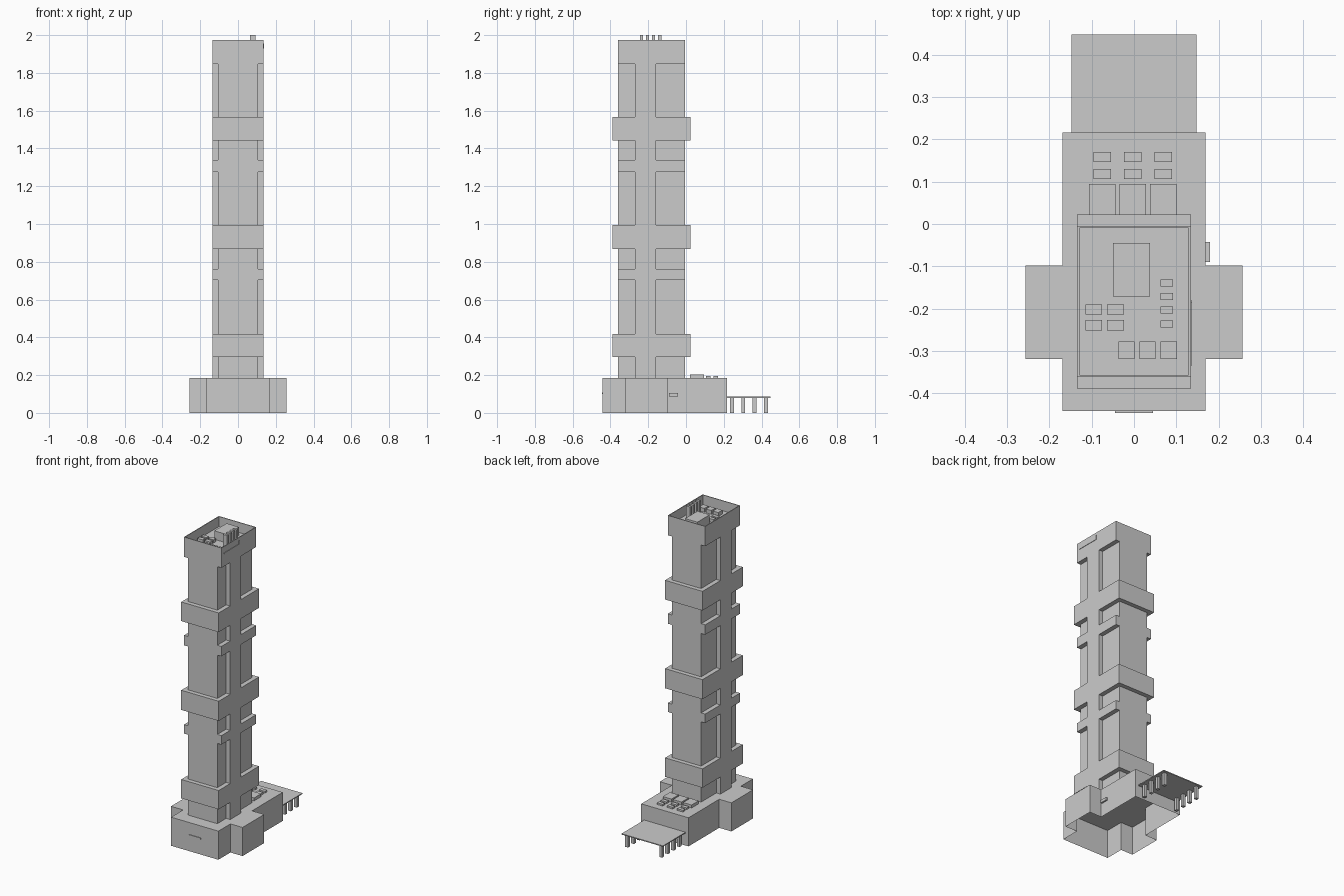
import bpy, bmesh

if "Cube" in bpy.data.objects:
    bpy.data.objects.remove(bpy.data.objects["Cube"])


def prism(name, outline, z0, z1, open_bottom=False, recess=None):
    """Extrude a plan outline; optionally drop the floor or sink the top (rim, depth)."""
    bm = bmesh.new()
    base = bm.faces.new([bm.verts.new((x, y, z0)) for x, y in outline])
    ext = bmesh.ops.extrude_face_region(bm, geom=[base], use_keep_orig=True)["geom"]
    for v in [g for g in ext if isinstance(g, bmesh.types.BMVert)]:
        v.co.z = z1
    bmesh.ops.recalc_face_normals(bm, faces=bm.faces[:])
    if recess:
        rim, depth = recess
        top = max(bm.faces, key=lambda f: f.calc_center_median().z)
        bmesh.ops.inset_region(bm, faces=[top], thickness=rim)
        pit = bmesh.ops.extrude_face_region(bm, geom=[top])["geom"]
        for v in [g for g in pit if isinstance(g, bmesh.types.BMVert)]:
            v.co.z -= depth
        if top.is_valid:
            bm.faces.remove(top)
        bmesh.ops.recalc_face_normals(bm, faces=bm.faces[:])
    if open_bottom:
        floor = min(bm.faces, key=lambda f: f.calc_center_median().z)
        bmesh.ops.delete(bm, geom=[floor], context='FACES')
    mesh = bpy.data.meshes.new(name)
    bm.to_mesh(mesh)
    bm.free()
    obj = bpy.data.objects.new(name, mesh)
    bpy.context.collection.objects.link(obj)
    return obj


def rect(x0, x1, y0, y1):
    return [(x0, y0), (x1, y0), (x1, y1), (x0, y1)]


def cross(xi, xo, y0, y1, ya, yb):
    """Rectangle xi wide with a side arm out to xo between ya and yb."""
    right = [(xi, y0), (xi, ya), (xo, ya), (xo, yb), (xi, yb), (xi, y1)]
    return right + [(-x, y) for x, y in reversed(right)]


def box(name, x0, x1, y0, y1, z0, z1):
    return prism(name, rect(x0, x1, y0, y1), z0, z1)


# Podium: open underneath, with a wing on each side
POD = 0.185
prism("podium", cross(0.169, 0.256, -0.442, 0.216, -0.319, -0.098), 0, POD, open_bottom=True)

# Tower shaft sections: narrow core with side piers
Y0, Y1 = -0.361, -0.005
shaft = cross(0.105, 0.134, Y0, Y1, -0.271, -0.16)
for z0, z1 in [(POD, 0.296), (0.418, 0.704), (0.762, 0.868),
               (0.995, 1.275), (1.339, 1.442), (1.566, 1.847)]:
    prism("tower_shaft", shaft, z0, z1)

# Projecting bands and thinner flush floors
for z0, z1 in [(0.296, 0.418), (0.868, 0.995), (1.442, 1.566)]:
    box("wide_band", -0.134, 0.134, -0.389, 0.023, z0, z1)
for z0, z1 in [(0.704, 0.762), (1.275, 1.339)]:
    box("thin_floor", -0.134, 0.134, Y0, Y1, z0, z1)

# Crown with parapet around a sunken roof
ROOF = 1.91
prism("crown", rect(-0.134, 0.134, Y0, Y1), 1.847, 1.975, recess=(0.007, 1.975 - ROOF))

# Roof plant
box("roof_bulkhead", -0.05, 0.038, -0.171, -0.045, ROOF, 1.965)
for y in (-0.139, -0.171, -0.203, -0.236):
    box("roof_stack", 0.063, 0.092, y - 0.008, y + 0.008, ROOF, 2.0)
for x in (-0.095, -0.044):
    for y in (-0.202, -0.239):
        box("roof_small_unit", x - 0.02, x + 0.02, y - 0.012, y + 0.012, ROOF, ROOF + 0.02)
for x in (-0.018, 0.032, 0.082):
    box("roof_large_unit", x - 0.019, x + 0.019, -0.319, -0.277, ROOF, ROOF + 0.025)

# Podium roof plant
for x in (-0.075, -0.003, 0.069):
    box("podium_large_unit", x - 0.031, x + 0.031, 0.022, 0.094, POD, 0.204)
    for y in (0.118, 0.158):
        box("podium_small_unit", x - 0.021, x + 0.021, y - 0.012, y + 0.012, POD, 0.196)

# Rear canopy on two rows of posts
box("canopy", -0.148, 0.148, 0.216, 0.447, 0.08, 0.086)
for x in (-0.122, 0.122):
    for y in (0.244, 0.303, 0.362, 0.423):
        box("canopy_post", x - 0.01, x + 0.01, y - 0.01, y + 0.01, 0, 0.08)

# Small facade details
box("front_strip", -0.045, 0.045, -0.446, -0.442, 0.1, 0.108)
box("side_vent_box", 0.169, 0.18, -0.09, -0.042, 0.087, 0.105)
box("side_trim_bar", 0.134, 0.137, -0.334, -0.181, 1.928, 1.934)
box("side_trim_post", 0.134, 0.137, -0.186, -0.181, 1.934, 1.955)
